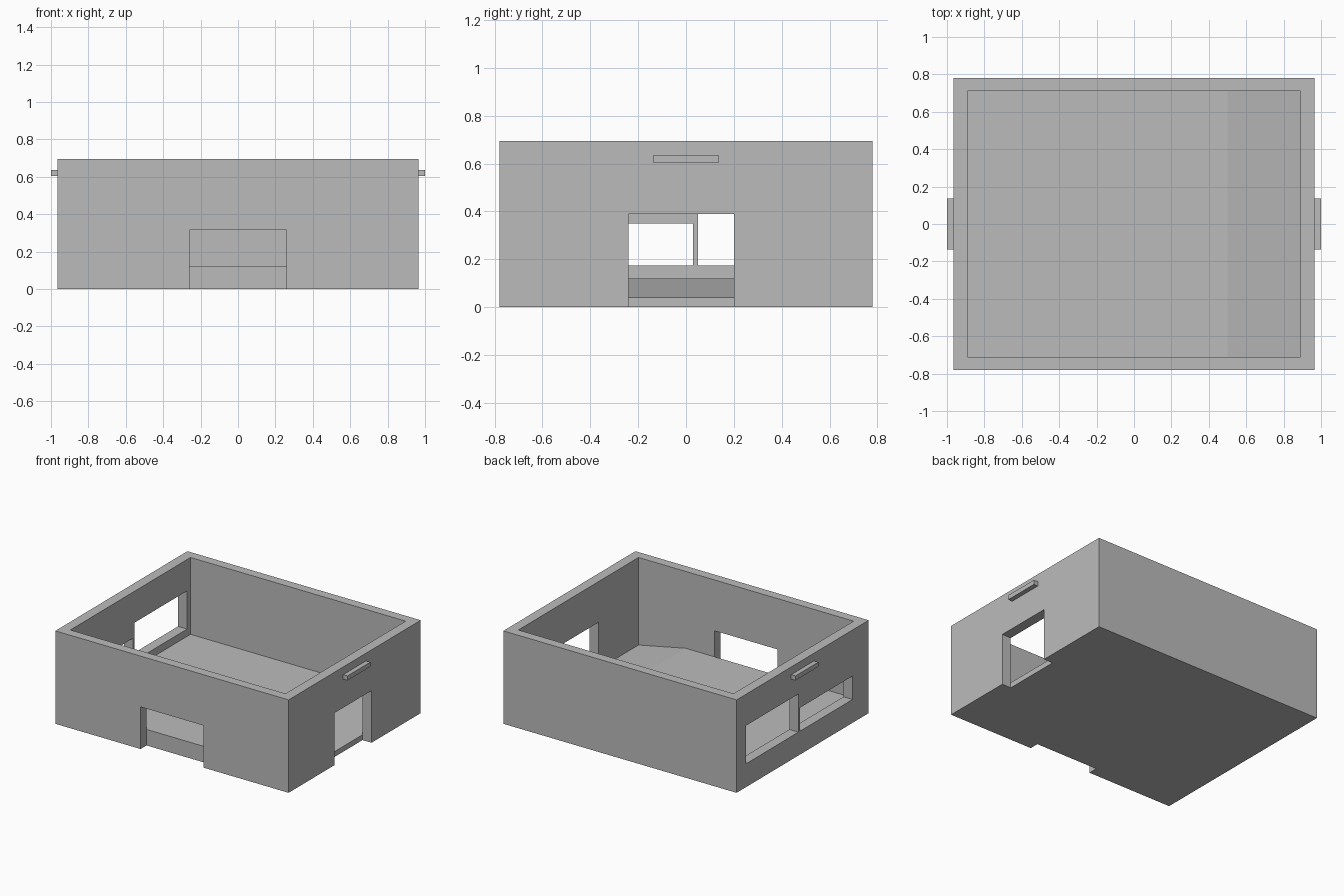
import bpy
import bmesh

old = bpy.data.objects.get("Cube")
if old:
    bpy.data.objects.remove(old, do_unlink=True)

grey = bpy.data.materials.new("plain grey")
grey.use_nodes = True
COLOUR = (0.5, 0.5, 0.5, 1)
grey.diffuse_color = COLOUR
grey.node_tree.nodes["Principled BSDF"].inputs["Base Color"].default_value = COLOUR

HX, HY, HEIGHT = 0.965, 0.78, 0.695    # outer half sizes and height
IX, IY = 0.89, 0.71                    # inner half sizes


def finish(name, bm):
    bmesh.ops.recalc_face_normals(bm, faces=bm.faces[:])
    mesh = bpy.data.meshes.new(name)
    bm.to_mesh(mesh)
    bm.free()
    mesh.materials.append(grey)
    obj = bpy.data.objects.new(name, mesh)
    bpy.context.collection.objects.link(obj)
    return obj


def box(name, xs, ys, zs):
    bm = bmesh.new()
    bmesh.ops.create_cube(bm, size=1)
    for v in bm.verts:
        v.co = [r[0] if c < 0 else r[1] for c, r in zip(v.co, (xs, ys, zs))]
    return finish(name, bm)


def cut(target, xs, ys, zs):
    cutter = box("cutter", xs, ys, zs)
    cutter.hide_render = True
    mod = target.modifiers.new("opening", 'BOOLEAN')
    mod.operation = 'DIFFERENCE'
    mod.solver = 'EXACT'
    mod.object = cutter
    bpy.context.view_layer.objects.active = target
    bpy.ops.object.modifier_apply(modifier=mod.name)
    bpy.data.objects.remove(cutter, do_unlink=True)


# Walls: open ring with two doorways and two windows
walls = box("walls", (-HX, HX), (-HY, HY), (0, HEIGHT))
cut(walls, (-IX, IX), (-IY, IY), (-0.1, 1))
cut(walls, (-0.26, 0.26), (-1, -0.6), (-0.1, 0.315))
cut(walls, (0.8, 1.1), (-0.24, 0.2), (-0.1, 0.39))
cut(walls, (-1.1, -0.8), (0.05, 0.67), (0.175, 0.46))
cut(walls, (-1.1, -0.8), (-0.59, 0.03), (0.175, 0.35))

# Floor: raised slab that slopes down towards the side doorway
profile = [(-IX, 0), (IX, 0), (IX, 0.04), (0.5, 0.12), (-IX, 0.12)]
bm = bmesh.new()
face = bm.faces.new([bm.verts.new((x, -IY, z)) for x, z in profile])
moved = bmesh.ops.extrude_face_region(bm, geom=[face])["geom"]
bmesh.ops.translate(bm, vec=(0, 2 * IY, 0),
                    verts=[g for g in moved if isinstance(g, bmesh.types.BMVert)])
finish("floor", bm)

# Grip bars on both side walls
for side, sign in (("left", 1), ("right", -1)):
    box(side + "_handle", sorted((sign * HX, sign)), (-0.135, 0.135), (0.603, 0.637))
